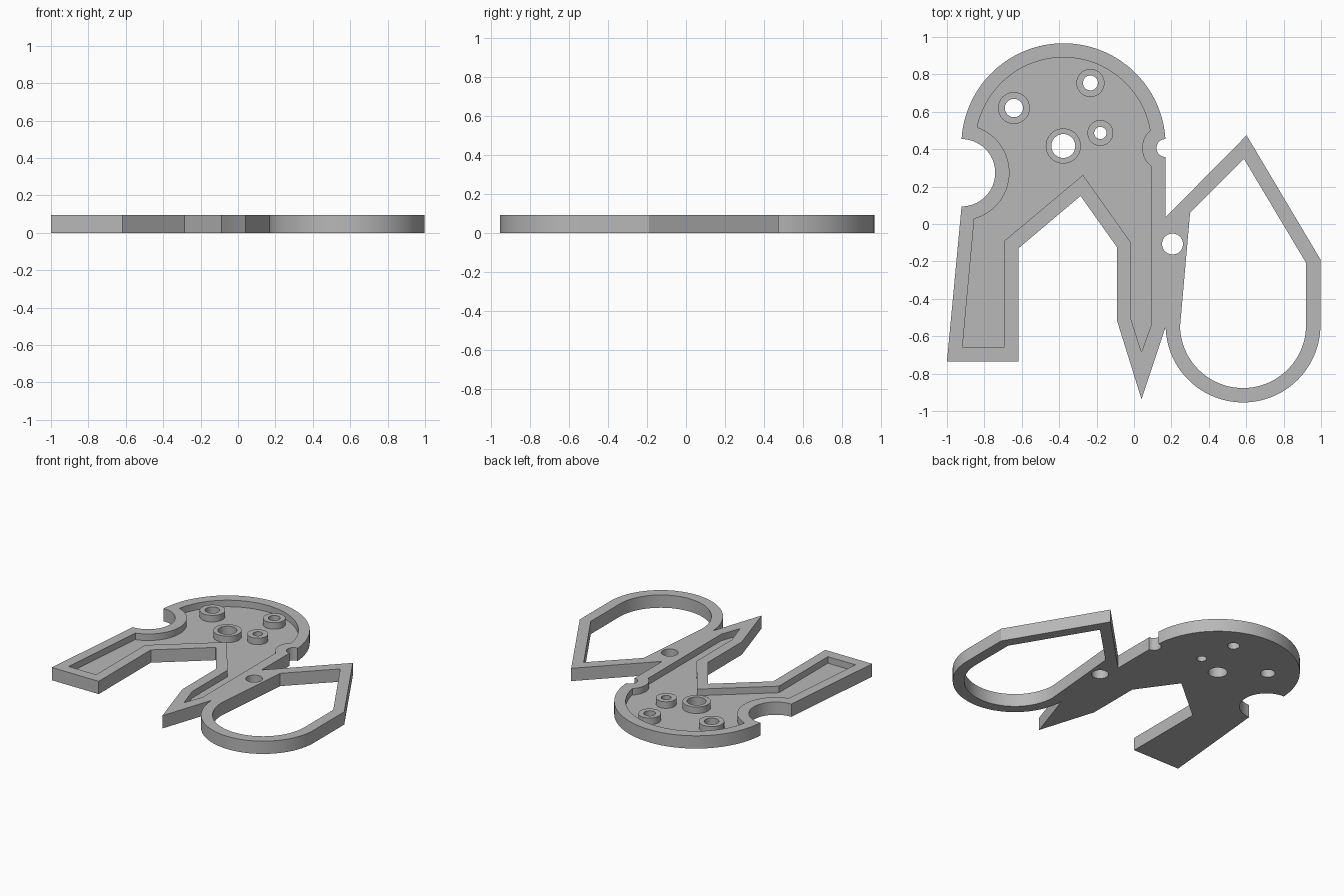
import bpy
import bmesh
from math import atan2, cos, sin, hypot, tau, pi

TOP, FLOOR = 0.094, 0.046

cube = bpy.data.objects.get("Cube")
if cube:
    bpy.data.objects.remove(cube, do_unlink=True)

grey = bpy.data.materials.new("plain grey")
grey.use_nodes = True
colour = (0.48, 0.48, 0.48, 1)
grey.diffuse_color = colour
grey.node_tree.nodes["Principled BSDF"].inputs["Base Color"].default_value = colour


def arc(centre, start, end, ccw, n=32):
    """Points on an arc from start to end, with both ends kept exact."""
    cx, cy = centre
    a = atan2(start[1] - cy, start[0] - cx)
    b = atan2(end[1] - cy, end[0] - cx)
    sweep = (b - a) % tau if ccw else -((a - b) % tau)
    ra, rb = hypot(start[0] - cx, start[1] - cy), hypot(end[0] - cx, end[1] - cy)
    pts = []
    for i in range(n + 1):
        t = i / n
        r = ra + (rb - ra) * t
        pts.append((cx + r * cos(a + sweep * t), cy + r * sin(a + sweep * t)))
    return pts


def circle(x, y, r, n=40):
    return [(x + r * cos(tau * i / n), y + r * sin(tau * i / n)) for i in range(n)]


def prism(name, outline, z0, z1):
    """Solid made by raising a closed outline from z0 to z1."""
    bm = bmesh.new()
    face = bm.faces.new([bm.verts.new((x, y, z0)) for x, y in outline])
    raised = bmesh.ops.extrude_face_region(bm, geom=[face])
    verts = [v for v in raised["geom"] if isinstance(v, bmesh.types.BMVert)]
    bmesh.ops.translate(bm, verts=verts, vec=(0, 0, z1 - z0))
    bmesh.ops.recalc_face_normals(bm, faces=bm.faces)
    mesh = bpy.data.meshes.new(name)
    bm.to_mesh(mesh)
    bm.free()
    mesh.materials.append(grey)
    obj = bpy.data.objects.new(name, mesh)
    bpy.context.collection.objects.link(obj)
    return obj


def cut(target, cutter):
    """Subtract the cutter from the target and discard the cutter."""
    mod = target.modifiers.new("cut", "BOOLEAN")
    mod.operation, mod.solver, mod.object = "DIFFERENCE", "EXACT", cutter
    cutter.hide_render = True
    bpy.context.view_layer.objects.active = target
    bpy.ops.object.modifier_apply(modifier=mod.name)
    bpy.data.objects.remove(cutter, do_unlink=True)


head = (-0.377, 0.42)
big_notch, small_notch = (-0.922, 0.274), (0.168, 0.406)
ring = (0.583, -0.54)

# Outer outline: domed head, small notch, pointed loop, spike, leg, big notch
outline = (
    arc(head, (-0.922, 0.454), (0.168, 0.454), False, 64)
    + arc(small_notch, (0.168, 0.454), (0.168, 0.358), True, 20)[1:]
    + [(0.168, 0.035), (0.602, 0.474), (0.997, -0.19)]
    + arc(ring, (0.997, -0.54), (0.169, -0.55), False, 56)
    + [(0.04, -0.936), (-0.09, -0.519), (-0.09, -0.125), (-0.286, 0.15),
       (-0.618, -0.13), (-0.618, -0.735), (-1, -0.735)]
    + arc(big_notch, (-0.922, 0.094), (-0.922, 0.454), True)[:-1]
)
body = prism("tool_plate", outline, 0, TOP)

# Recess that leaves an even rim around head, spike and leg
recess = (
    arc(head, (-0.838, 0.517), (0.086, 0.5), False, 64)
    + arc(small_notch, (0.086, 0.5), (0.092, 0.308), True, 20)[1:]
    + [(0.092, -0.54), (0.04, -0.684), (-0.016, -0.51), (-0.016, -0.1),
       (-0.273, 0.262), (-0.693, -0.09), (-0.693, -0.658), (-0.917, -0.658)]
    + arc(big_notch, (-0.854, 0.028), (-0.838, 0.517), True)[:-1]
)
pocket = prism("pocket_cutter", recess, FLOOR, TOP + 0.1)

# Raised bosses inside the recess: x, y, outer radius, bore radius
bosses = [(-0.642, 0.62, 0.085, 0.049), (-0.233, 0.754, 0.075, 0.04),
          (-0.378, 0.417, 0.094, 0.064), (-0.18, 0.487, 0.069, 0.033)]
for x, y, outer, bore in bosses:
    cut(pocket, prism("boss_cutter", circle(x, y, outer), 0, TOP + 0.2))
cut(body, pocket)

# Through bores and the pivot hole
for x, y, r in [(b[0], b[1], b[3]) for b in bosses] + [(0.206, -0.107, 0.056)]:
    cut(body, prism("bore_cutter", circle(x, y, r), -0.1, TOP + 0.1))

# Opening of the pointed loop
opening = [(0.3, 0.062), (0.588, 0.348), (0.92, -0.208)] + arc(
    ring, (0.92, -0.54), (0.246, -0.55), False, 56)
cut(body, prism("loop_cutter", opening, -0.1, TOP + 0.1))

# Smooth round walls, crisp edges
bpy.ops.object.select_all(action="DESELECT")
body.select_set(True)
bpy.context.view_layer.objects.active = body
bpy.ops.object.shade_smooth_by_angle(angle=pi / 9)
